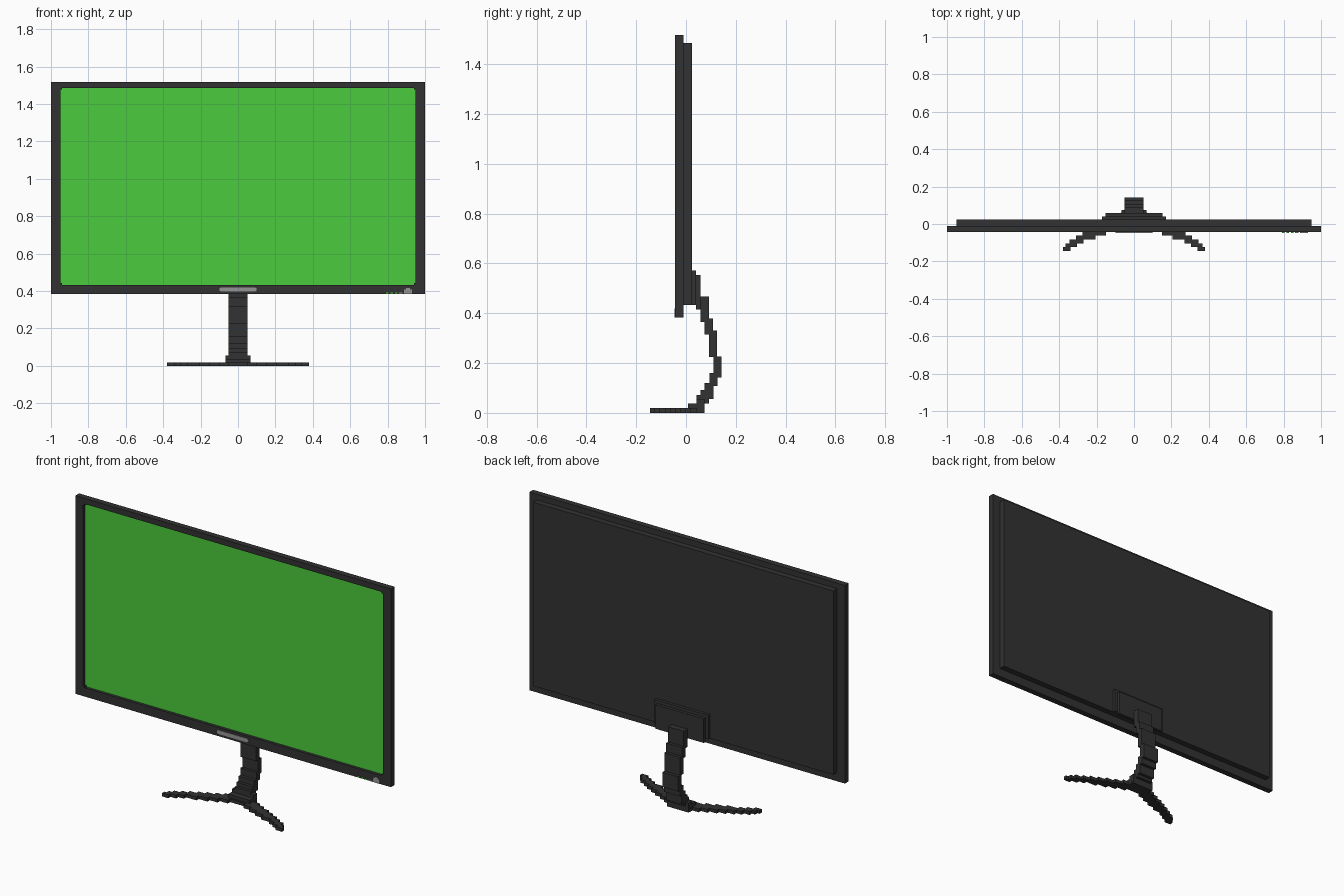
import bpy, bmesh


def material(name, rgb):
    m = bpy.data.materials.new(name)
    m.diffuse_color = (*rgb, 1.0)
    return m


DARK = material("charcoal plastic", (0.032, 0.032, 0.032))
GREEN = material("screen green", (0.07, 0.60, 0.045))
GREY = material("light grey", (0.30, 0.30, 0.30))


def boxes(name, mat, items):
    """One flat-faced object made of boxes given as (x0, x1, y0, y1, z0, z1)."""
    bm = bmesh.new()
    for x0, x1, y0, y1, z0, z1 in items:
        for v in bmesh.ops.create_cube(bm, size=1.0)["verts"]:
            v.co.x = x0 if v.co.x < 0 else x1
            v.co.y = y0 if v.co.y < 0 else y1
            v.co.z = z0 if v.co.z < 0 else z1
    me = bpy.data.meshes.new(name)
    bm.to_mesh(me)
    bm.free()
    me.materials.append(mat)
    ob = bpy.data.objects.new(name, me)
    bpy.context.collection.objects.link(ob)
    return ob


# Dimensions of the display
F, B = -0.044, -0.010            # bezel front and back
ZB, ZT = 0.383, 1.518            # bezel bottom and top
SX, SB, ST = 0.95, 0.433, 1.486  # screen opening
C = 0.009                        # small stepped corner of the opening

# Bezel: four bars and the stepped inner corners
bezel = [
    (-1, 1, F, B, ZB, SB), (-1, 1, F, B, ST, ZT),
    (-1, -SX, F, B, SB, ST), (SX, 1, F, B, SB, ST),
]
for z0, z1 in ((SB, SB + C), (ST - C, ST)):
    bezel += [(-SX, -SX + C, F, B, z0, z1), (SX - C, SX, F, B, z0, z1)]
boxes("bezel", DARK, bezel)

# Recessed screen and rear housing
boxes("screen", GREEN, [(-SX, SX, -0.028, B, SB, ST)])
boxes("rear_housing", DARK, [(-SX, SX, B, 0.024, SB, ST)])

# Two-layer bracket on the back
boxes("mount_bracket", DARK, [
    (-0.17, 0.17, 0.024, 0.041, 0.433, 0.571),
    (-0.153, 0.153, 0.041, 0.058, 0.415, 0.553),
])

# Badge plate and control marks on the lower bezel
boxes("front_strip", GREY, [
    (-0.10, 0.10, F - 0.003, F, 0.401, 0.415),
    (-0.094, 0.094, F - 0.003, F, 0.397, 0.419),
])
boxes("power_button", GREY, [
    (0.887, 0.93, F - 0.003, F, 0.384, 0.408),
    (0.897, 0.92, F - 0.003, F, 0.408, 0.416),
    (0.86, 0.88, F - 0.003, F, 0.384, 0.392),
])
boxes("indicator_lights", GREEN, [
    (x, x + 0.014, F - 0.003, F, 0.385, 0.392) for x in (0.79, 0.815, 0.84)
])

# Curved arm as stepped blocks: (y0, y1, z0, z1)
arm = [
    (0.042, 0.092, 0.415, 0.467), (0.058, 0.092, 0.365, 0.467),
    (0.075, 0.108, 0.315, 0.380), (0.092, 0.125, 0.225, 0.330),
    (0.110, 0.143, 0.142, 0.226), (0.095, 0.127, 0.108, 0.160),
    (0.075, 0.110, 0.055, 0.120), (0.058, 0.095, 0.055, 0.092),
]
boxes("stand_arm", DARK, [(-0.05, 0.05, *a) for a in arm])

# Collar where the arm meets the legs
boxes("stand_collar", DARK, [
    (-0.05, 0.05, 0.042, 0.092, 0.038, 0.072),
    (-0.068, 0.068, 0.008, 0.075, 0.018, 0.038),
    (-0.068, 0.068, 0.042, 0.075, 0.0, 0.055),
])

# Spread legs as stepped rows from back to front: (inner x, outer x)
rows = [(0, 0.07), (0, 0.11), (0, 0.15), (0.05, 0.195), (0.10, 0.235),
        (0.15, 0.275), (0.205, 0.31), (0.27, 0.345), (0.305, 0.365),
        (0.34, 0.38)]
top, step = 0.062, 0.0207
legs = []
for i, (a, b) in enumerate(rows):
    y1 = top - i * step
    for s in (-1, 1):
        x0, x1 = sorted((s * a, s * b))
        legs.append((x0, x1, y1 - step, y1, 0.0, 0.019))
boxes("stand_legs", DARK, legs)
